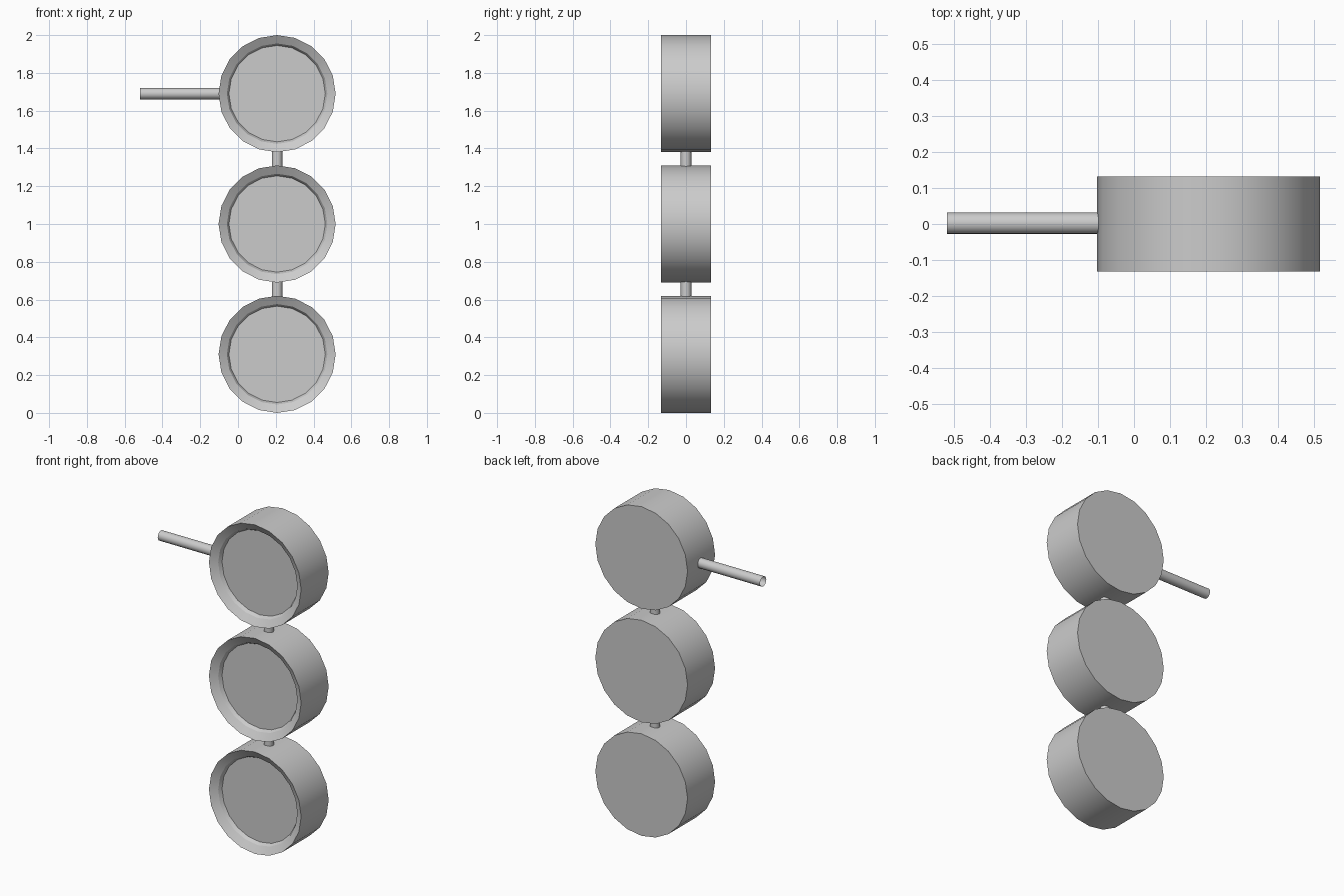
import bpy, bmesh, math
from mathutils import Matrix, Vector

if "Cube" in bpy.data.objects:
    bpy.data.objects.remove(bpy.data.objects["Cube"])

CX, R, HALF = 0.207, 0.31, 0.132


def finish(bm, name):
    bmesh.ops.recalc_face_normals(bm, faces=bm.faces)
    me = bpy.data.meshes.new(name)
    bm.to_mesh(me)
    bm.free()
    ob = bpy.data.objects.new(name, me)
    bpy.context.collection.objects.link(ob)
    bpy.ops.object.select_all(action='DESELECT')
    ob.select_set(True)
    bpy.context.view_layer.objects.active = ob
    bpy.ops.object.shade_smooth_by_angle(angle=math.radians(30))
    return ob


def lathe_y(name, profile, center, sides=20):
    """Closed-ended rings (radius, y) around the y axis."""
    bm = bmesh.new()
    rings = []
    for r, y in profile:
        rings.append([bm.verts.new((center[0] + r * math.sin(2 * math.pi * i / sides), y,
                                    center[1] + r * math.cos(2 * math.pi * i / sides)))
                      for i in range(sides)])
    for a, b in zip(rings, rings[1:]):
        for i in range(sides):
            j = (i + 1) % sides
            bm.faces.new((a[i], a[j], b[j], b[i]))
    bm.faces.new(rings[0])
    bm.faces.new(rings[-1])
    return finish(bm, name)


def tube(name, start, end, radius, sides=16):
    """Open-ended rod between two points."""
    a, b = Vector(start), Vector(end)
    rot = (b - a).to_track_quat('Z', 'Y').to_matrix().to_4x4()
    bm = bmesh.new()
    bmesh.ops.create_cone(bm, cap_ends=False, segments=sides, radius1=radius,
                          radius2=radius, depth=(b - a).length,
                          matrix=Matrix.Translation((a + b) / 2) @ rot)
    return finish(bm, name)


# Lamp drums: flat back, bevelled front rim, recessed lens
profile = [(R, HALF), (R, -HALF), (0.266, -HALF + 0.026), (0.255, -HALF + 0.047)]
heights = {"lower": 0.31, "middle": 1.0, "upper": 1.69}
for label, z in heights.items():
    lathe_y(label + "_lamp", profile, (CX, z))

# Short connectors between the drums
for label, z in (("lower", 0.655), ("upper", 1.345)):
    tube(label + "_connector", (CX, 0, z - 0.06), (CX, 0, z + 0.06), 0.028)

# Side mounting arm with open outer end
tube("mounting_arm", (-0.52, 0.002, 1.69), (CX - R + 0.02, 0.002, 1.69), 0.03)
